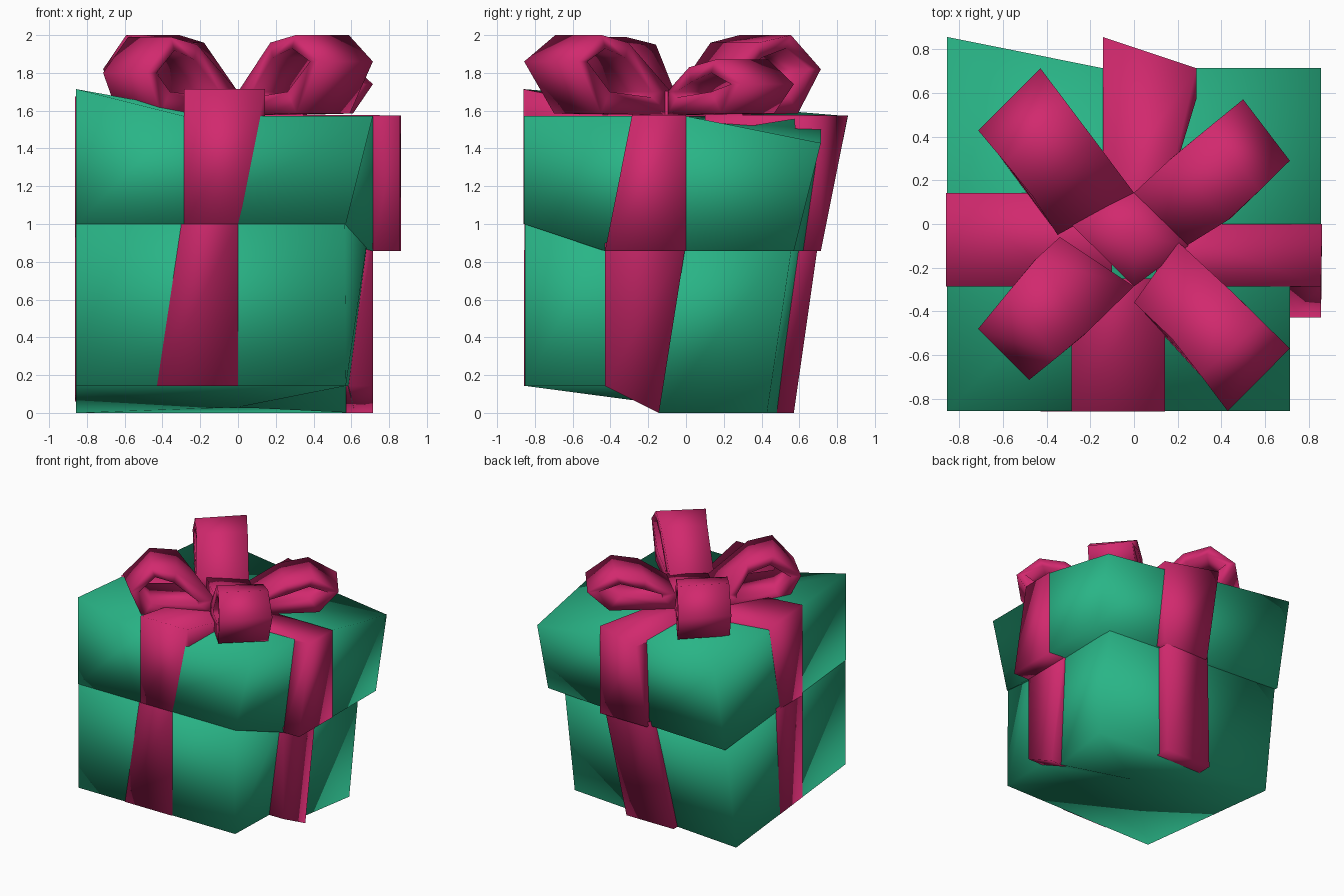
import bpy
import bmesh
from mathutils import Vector


def material(name, rgb):
    m = bpy.data.materials.new(name)
    m.diffuse_color = (*rgb, 1)
    return m


GREEN = material("green_paper", (0.022, 0.46, 0.24))
PINK = material("pink_ribbon", (0.64, 0.022, 0.155))


def build(name, verts, faces, mat):
    me = bpy.data.meshes.new(name)
    me.from_pydata([tuple(v) for v in verts], [], faces)
    me.materials.append(mat)
    bm = bmesh.new()
    bm.from_mesh(me)
    bmesh.ops.recalc_face_normals(bm, faces=bm.faces)
    for f in bm.faces:
        f.smooth = True
    bm.to_mesh(me)
    bm.free()
    ob = bpy.data.objects.new(name, me)
    bpy.context.collection.objects.link(ob)
    return ob


def carton(name, low, high, centre_low, centre_high):
    """Walls between two rings, with a fan closing each end."""
    n = len(low)
    faces = []
    for i in range(n):
        j = (i + 1) % n
        faces += [(i, j, n + j, n + i), (j, i, 2 * n), (n + i, n + j, 2 * n + 1)]
    return build(name, low + high + [centre_low, centre_high], faces, GREEN)


def band(name, sections):
    """Ribbon strip: each section is left point, right point, inward offset."""
    verts, faces = [], []
    for a, b, inward in sections:
        a, b, d = Vector(a), Vector(b), Vector(inward)
        verts += [a, b, b + d, a + d]
    for s in range(len(sections) - 1):
        p, q = 4 * s, 4 * s + 4
        faces += [(p, p + 1, q + 1, q), (p + 1, p + 2, q + 2, q + 1), (p + 3, p, q, q + 3)]
    faces.append((3, 2, 1, 0))
    return build(name, verts, faces, PINK)


def bow_loop(name, near, mid, tip, top, tip_z, heel=0.75):
    """Thick closed band running out along the lid and folding back over itself."""
    outer = [(0, 1.575), (heel, 1.585), (1, tip_z), (0.74, top), (0.45, top - 0.04), (0, 1.70)]
    inner = [(0.2, 1.67), (heel - 0.1, 1.70), (0.9, tip_z), (0.7, top - 0.07),
             (0.48, top - 0.12), (0.2, 1.70)]
    verts = []
    for t, z in outer + inner:
        for n_, m_, t_ in zip(near, mid, tip):
            n_, m_, t_ = Vector(n_), Vector(m_), Vector(t_)
            p = n_.lerp(m_, t * 2) if t < 0.5 else m_.lerp(t_, t * 2 - 1)
            verts.append((p.x, p.y, z))
    n = len(outer)
    faces = []
    for i in range(n):
        j = (i + 1) % n
        a, b, c, d = 2 * i, 2 * j, 2 * (n + i), 2 * (n + j)
        faces += [(a, a + 1, b + 1, b), (c, d, d + 1, c + 1),
                  (a, b, d, c), (a + 1, c + 1, d + 1, b + 1)]
    return build(name, verts, faces, PINK)


# Lower box, slightly skewed
carton("box_body",
       [(-.857, -.852, .143), (.571, -.852, .143), (.585, -.43, .143),
        (.62, -.143, 0), (.714, .429, 0), (-.857, .571, 0)],
       [(-.857, -.852, 1.1), (.565, -.852, 1.04), (.69, -.43, .95),
        (.70, 0, .95), (.714, .571, .95), (-.85, .70, .95)],
       (0, 0, .03), (0, 0, 1.0))

# Overhanging lid
carton("box_lid",
       [(-.857, -.857, 1.0), (-.286, -.857, 1.0), (.571, -.857, 1.0),
        (.714, -.429, .857), (.857, 0, .857), (.857, .571, .857),
        (.286, .62, .857), (-.143, .68, .857), (-.857, .714, .857)],
       [(-.857, -.857, 1.714), (-.286, -.857, 1.571), (.714, -.857, 1.571),
        (.714, -.286, 1.571), (.857, 0, 1.571), (.857, .714, 1.429),
        (.286, .714, 1.5), (-.143, .714, 1.571), (-.857, .857, 1.571)],
       (0, 0, .93), (0, 0, 1.56))

# Ribbon on the lid: each strip climbs a wall and runs to the middle
down = (0, 0, -.1)
band("lid_ribbon_front",
     [((-.286, -.86, 1.0), (0, -.86, 1.0), (0, .03, 0)),
      ((-.286, -.86, 1.714), (.143, -.86, 1.714), (0, .02, -.15)),
      ((-.286, -.25, 1.62), (.143, -.25, 1.59), down)])
band("lid_ribbon_right",
     [((.857, -.429, .857), (.862, 0, .857), (-.143, 0, 0)),
      ((.857, -.286, 1.575), (.862, 0, 1.575), (-.143, 0, -.02)),
      ((.1, -.286, 1.58), (.1, .0, 1.58), down)])
band("lid_ribbon_back",
     [((.286, .714, .857), (-.143, .714, .857), (0, -.1, 0)),
      ((.286, .714, 1.575), (-.143, .857, 1.575), (0, -.14, -.02)),
      ((.143, .1, 1.58), (-.143, .1, 1.58), down)])
band("lid_ribbon_left",
     [((-.862, 0, .93), (-.862, -.286, .93), (.03, 0, 0)),
      ((-.862, .143, 1.645), (-.862, -.286, 1.675), (.02, 0, -.05)),
      ((-.286, .143, 1.60), (-.286, -.286, 1.63), down),
      ((-.1, .143, 1.58), (-.1, -.286, 1.60), down)])

# Ribbon on the lower box
band("body_ribbon_front",
     [((-.429, -.858, .143), (0, -.858, .143), (0, .03, 0)),
      ((-.3, -.856, 1.0), (0, -.856, 1.0), (0, .03, 0))])
band("body_ribbon_right",
     [((.714, -.429, .143), (.714, -.143, 0), (-.143, 0, 0)),
      ((.714, -.429, .9), (.714, 0, .9), (-.04, 0, 0))])
band("body_ribbon_back",
     [((.143, .571, 0), (-.286, .571, 0), (0, -.12, 0)),
      ((.25, .70, .9), (-.16, .70, .9), (0, -.12, 0))])
band("body_ribbon_left",
     [((-.862, 0, .06), (-.862, -.286, .09), (.03, 0, 0)),
      ((-.862, .05, .95), (-.862, -.286, .98), (.03, 0, 0))])

# Bow: four loops on the diagonals (near, middle and tip edge pairs)
bow_loop("bow_loop_front_right", ((0, -.36, 0), (.2, -.08, 0)),
         ((.19, -.54, 0), (.47, -.33, 0)), ((.429, -.857, 0), (.714, -.571, 0)), 2.0, 1.86)
bow_loop("bow_loop_front_left", ((-.34, -.06, 0), (0, -.286, 0)),
         ((-.46, -.17, 0), (-.24, -.52, 0)), ((-.714, -.48, 0), (-.48, -.714, 0)),
         1.99, 1.80, .85)
bow_loop("bow_loop_back_left", ((0, .143, 0), (-.35, -.05, 0)),
         ((-.2, .41, 0), (-.48, .15, 0)), ((-.429, .714, 0), (-.714, .429, 0)),
         2.0, 1.82, .8)
bow_loop("bow_loop_back_right", ((.24, -.1, 0), (0, .143, 0)),
         ((.45, .03, 0), (.18, .31, 0)), ((.714, .29, 0), (.5, .571, 0)),
         1.87, 1.74, .8)

# Knot in the middle of the bow
knot = [(0, .143), (-.29, 0), (0, -.286), (.25, -.1)]
build("bow_knot",
      [(x, y, 1.57) for x, y in knot] + [(x, y, 1.705) for x, y in knot] + [(0, -.05, 1.715)],
      [(i, (i + 1) % 4, 4 + (i + 1) % 4, 4 + i) for i in range(4)]
      + [(4 + i, 4 + (i + 1) % 4, 8) for i in range(4)], PINK)
